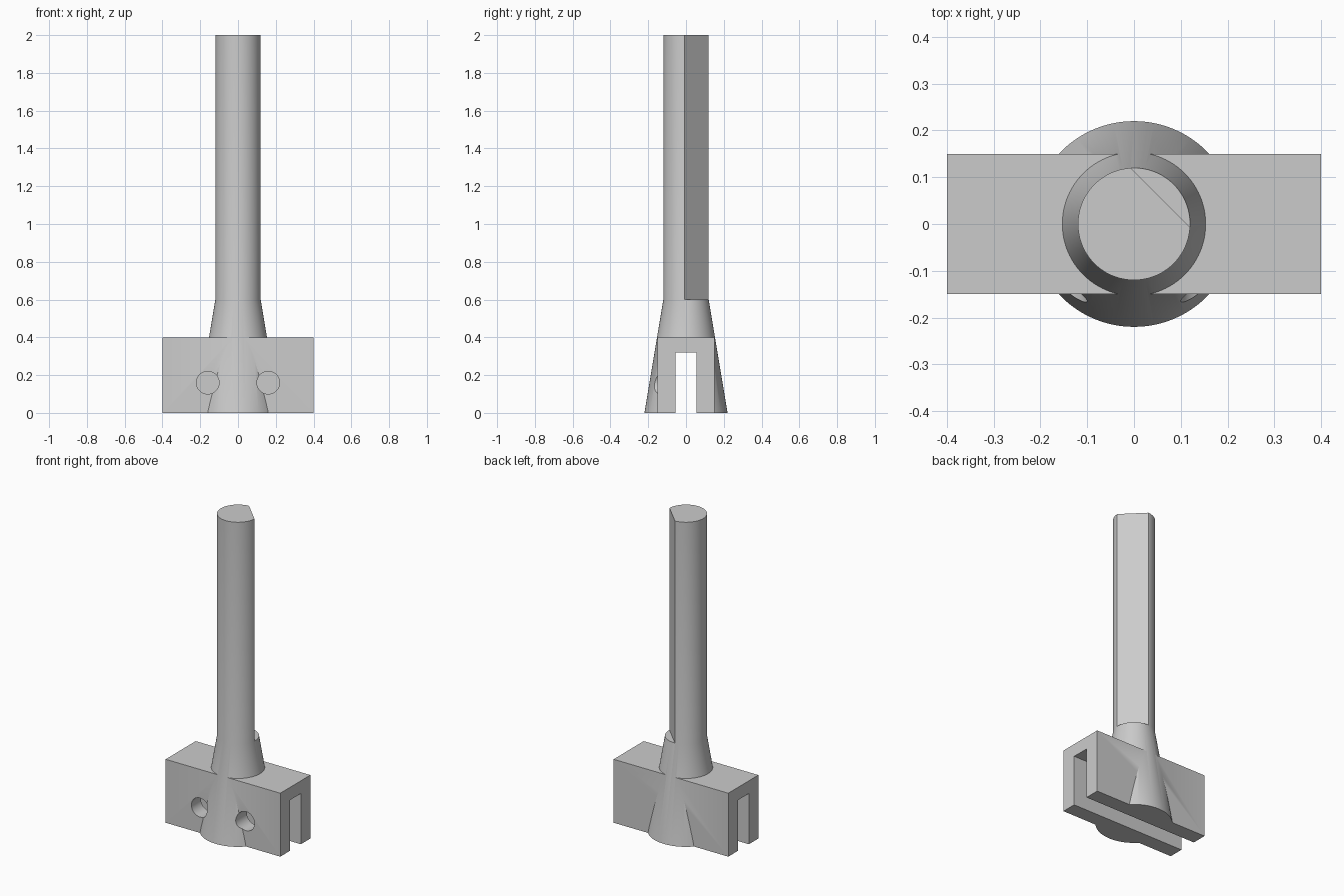
import bpy, bmesh, math
from mathutils import Matrix, Vector

default = bpy.data.objects.get("Cube")
if default:
    bpy.data.objects.remove(default, do_unlink=True)

grey = bpy.data.materials.new("plain grey")
grey.use_nodes = True
colour = (0.6, 0.6, 0.6, 1)
grey.diffuse_color = colour
grey.node_tree.nodes["Principled BSDF"].inputs["Base Color"].default_value = colour


def finish(name, bm):
    bmesh.ops.recalc_face_normals(bm, faces=bm.faces)
    mesh = bpy.data.meshes.new(name)
    bm.to_mesh(mesh)
    bm.free()
    mesh.materials.append(grey)
    obj = bpy.data.objects.new(name, mesh)
    bpy.context.collection.objects.link(obj)
    return obj


def box(name, size, centre, turn=0):
    bm = bmesh.new()
    place = Matrix.Rotation(turn, 4, "Z") @ Matrix.Translation(centre)
    bmesh.ops.create_cube(bm, size=1, matrix=place @ Matrix.Diagonal((*size, 1)))
    return finish(name, bm)


def turned(name, rings, sides=96):
    """Closed round solid from (radius, height) rings."""
    bm = bmesh.new()
    loops = []
    for radius, z in rings:
        angles = [math.tau * i / sides for i in range(sides)]
        loops.append([bm.verts.new((radius * math.cos(a), radius * math.sin(a), z)) for a in angles])
    for low, high in zip(loops, loops[1:]):
        for i in range(sides):
            j = (i + 1) % sides
            bm.faces.new((low[i], low[j], high[j], high[i]))
    bm.faces.new(loops[0])
    bm.faces.new(loops[-1])
    return finish(name, bm)


def combine(target, tool, operation):
    mod = target.modifiers.new(tool.name, "BOOLEAN")
    mod.operation = operation
    mod.solver = "EXACT"
    mod.object = tool
    bpy.context.view_layer.objects.active = target
    bpy.ops.object.modifier_apply(modifier=mod.name)
    bpy.data.objects.remove(tool, do_unlink=True)


# Round shaft on a flared foot
holder = turned("shaft_and_clamp", [(0.22, 0), (0.12, 0.6), (0.12, 2)])

# Flat along one side of the shaft
combine(holder, box("shaft_flat", (0.2, 0.5, 1.6), (0.18, 0, 1.4), math.pi / 4), "DIFFERENCE")

# Clamp block across the foot
combine(holder, box("clamp_block", (0.8, 0.3, 0.4), (0, 0, 0.2)), "UNION")

# Slot open at the bottom and both ends
combine(holder, box("slot", (1, 0.11, 0.42), (0, 0, 0.11)), "DIFFERENCE")

# Screw holes through the front jaw into the slot
for side in (-1, 1):
    bm = bmesh.new()
    place = Matrix.Translation((side * 0.16, -0.2, 0.16)) @ Matrix.Rotation(math.pi / 2, 4, "X")
    bmesh.ops.create_cone(bm, cap_ends=True, segments=48, radius1=0.06, radius2=0.06,
                          depth=0.4, matrix=place)
    combine(holder, finish("screw_hole", bm), "DIFFERENCE")

# Smooth round surfaces, sharp block edges
bpy.ops.object.select_all(action="DESELECT")
holder.select_set(True)
bpy.context.view_layer.objects.active = holder
bpy.ops.object.shade_smooth_by_angle(angle=math.radians(30))
